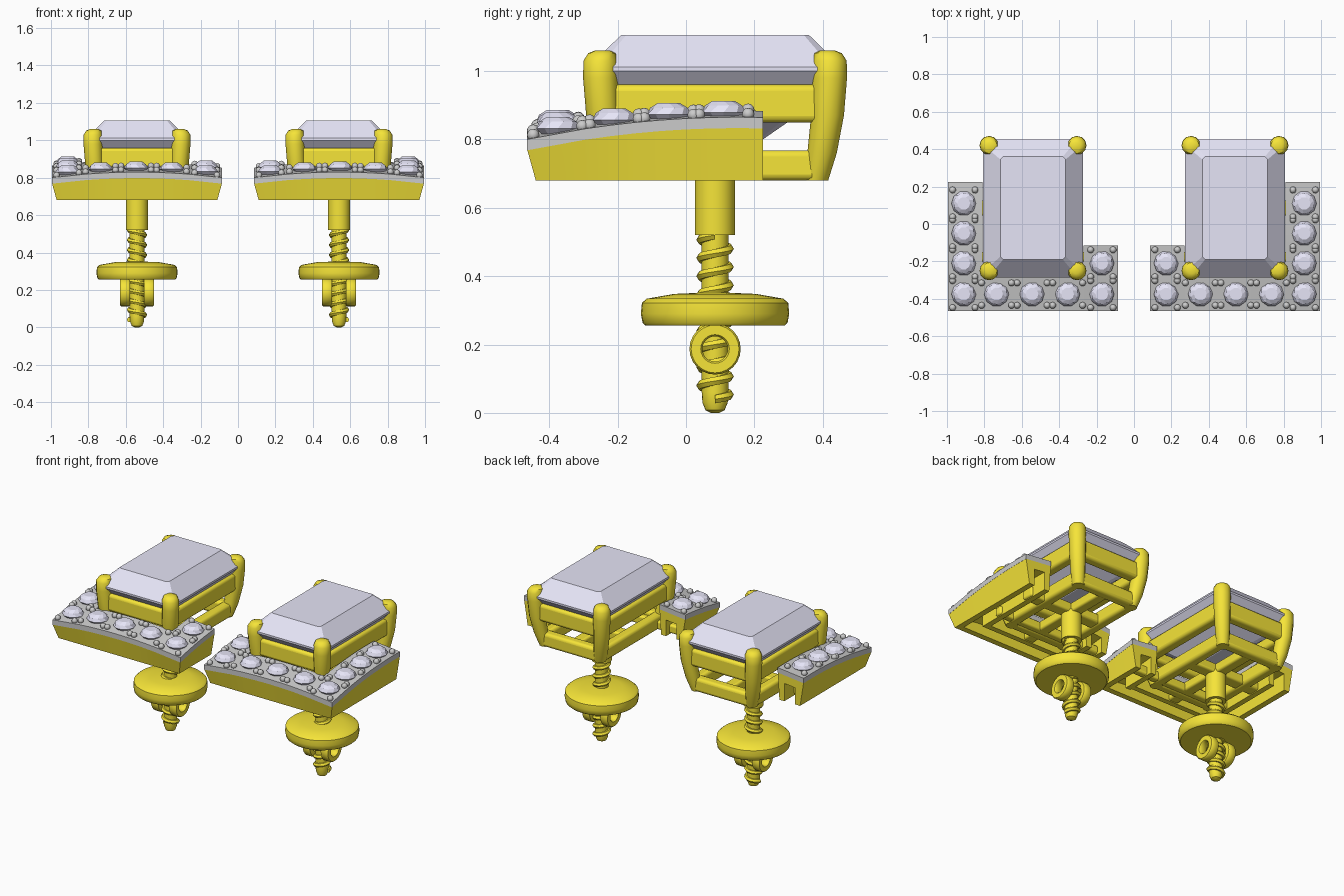
import bpy, bmesh, math
from mathutils import Vector, Matrix

if "Cube" in bpy.data.objects:
    bpy.data.objects.remove(bpy.data.objects["Cube"])

CX, CY = 0.54, 0.085          # centre of one earring; the other is mirrored


def material(name, rgb):
    m = bpy.data.materials.new(name)
    m.diffuse_color = (*rgb, 1)
    m.use_nodes = True
    m.node_tree.nodes["Principled BSDF"].inputs["Base Color"].default_value = m.diffuse_color
    return m


GOLD = material("gold", (0.92, 0.78, 0.04))
GEM = material("pale_gem", (0.79, 0.78, 0.93))


def finish(bm, name, mat=None, smooth=True, bevel=0):
    bmesh.ops.recalc_face_normals(bm, faces=bm.faces)
    me = bpy.data.meshes.new(name)
    bm.to_mesh(me)
    bm.free()
    if mat:
        me.materials.append(mat)
    if smooth:
        me.shade_smooth()
        me.set_sharp_from_angle(angle=math.radians(40))
    ob = bpy.data.objects.new(name, me)
    bpy.context.collection.objects.link(ob)
    if bevel:
        b = ob.modifiers.new("round", 'BEVEL')
        b.width, b.segments = bevel, 3
    mir = ob.modifiers.new("pair", 'MIRROR')
    mir.use_mirror_merge = False
    return ob


def loft(bm, rings, closed=False):
    """Skin a list of equal-length point rings, capping the ends."""
    vs = [[bm.verts.new(p) for p in r] for r in rings]
    n = len(vs[0])
    for a, b in zip(vs, vs[1:] + vs[:1] if closed else vs[1:]):
        for i in range(n):
            bm.faces.new((a[i], a[(i + 1) % n], b[(i + 1) % n], b[i]))
    if not closed:
        bm.faces.new(vs[0])
        bm.faces.new(vs[-1])


def circle(c, r, n, turn=0):
    return [Vector((c[0] + r * math.cos(turn + 2 * math.pi * i / n),
                    c[1] + r * math.sin(turn + 2 * math.pi * i / n), c[2])) for i in range(n)]


def lathe(name, profile, n=32):
    bm = bmesh.new()
    loft(bm, [circle((CX, CY, z), r, n) for r, z in profile])
    return finish(bm, name, GOLD)


def box(bm, x0, x1, y0, y1, z0, z1):
    m = Matrix.Translation(((x0 + x1) / 2, (y0 + y1) / 2, (z0 + z1) / 2))
    bmesh.ops.create_cube(bm, size=1, matrix=m @ Matrix.Diagonal((x1 - x0, y1 - y0, z1 - z0, 1)))


def dome(x, y):
    """Height of the curved jewelled surface."""
    return 0.895 - 0.03 * ((x - CX) / 0.455) ** 2 - 0.065 * ((y - 0.15) / 0.615) ** 2


# Jewelled border: U-shaped path with a short left arm and a long right arm
corners = [Vector(p) for p in ((0.1775, -0.115), (0.1775, -0.3725), (0.9025, -0.3725), (0.9025, 0.225))]
path = []
for k, (a, b) in enumerate(zip(corners, corners[1:])):
    d = (b - a).normalized()
    nrm = Vector((d.y, -d.x))
    if k:
        path[-1] = (a, path[-1][1] + nrm)
    path += [(a.lerp(b, i / 8), nrm) for i in range(1 if k else 0, 9)]


def border(name, section, mat=None):
    rings = []
    for p, n in path:
        ring = []
        for off, base, z in section:
            q = p + n * off
            ring.append((q.x, q.y, z + (dome(q.x, q.y) if base == 'top' else 0)))
        rings.append(ring)
    bm = bmesh.new()
    loft(bm, rings)
    return finish(bm, name, mat)


border("border_plate", [(0.0925, 'top', -0.032), (0.0925, 'top', 0), (-0.0925, 'top', 0), (-0.0925, 'top', -0.032)])
border("border_channel", [(0.067, 'abs', 0.68), (0.0915, 'top', -0.032), (-0.0915, 'top', -0.032),
                          (-0.08, 'abs', 0.68), (-0.045, 'abs', 0.68), (-0.045, 'top', -0.085),
                          (0.03, 'top', -0.085), (0.03, 'abs', 0.68)], GOLD)

# Small round stones and the grip beads around them
spots = [(x, -0.375) for x in (0.172, 0.355, 0.545, 0.735, 0.91)]
spots += [(0.91, y) for y in (-0.21, -0.05, 0.11)] + [(0.172, -0.21)]
gems, beads = bmesh.new(), bmesh.new()
for x, y in spots:
    z = dome(x, y)
    loft(gems, [circle((x, y, z + dz), r, 10, t) for dz, r, t in
                ((-0.03, 0.03, 0), (0.004, 0.066, 0), (0.024, 0.055, 0.3), (0.038, 0.034, 0))])
    row = y < -0.3 and 0.2 < x < 0.88
    dx, dy = (0.08, 0.06) if row else (0.06, 0.072)
    for sx in (-1, 1):
        for sy in (-1, 1):
            bx, by = x + sx * dx, y + sy * dy
            bmesh.ops.create_uvsphere(beads, u_segments=10, v_segments=6, radius=0.018,
                                      matrix=Matrix.Translation((bx, by, dome(bx, by) + 0.006)))
finish(gems, "border_stones", GEM, smooth=False)
finish(beads, "grip_beads")


# Large step-cut centre stone
def cut_rect(hx, hy, c, z):
    pts = [(hx - c, -hy), (hx, -hy + c), (hx, hy - c), (hx - c, hy),
           (-hx + c, hy), (-hx, hy - c), (-hx, -hy + c), (-hx + c, -hy)]
    return [(CX + x, CY + y, z) for x, y in pts]


bm = bmesh.new()
loft(bm, [cut_rect(0.04, 0.14, 0.01, 0.80), cut_rect(0.17, 0.27, 0.03, 0.89),
          cut_rect(0.235, 0.335, 0.03, 0.96), cut_rect(0.268, 0.37, 0.03, 1.0),
          cut_rect(0.268, 0.37, 0.03, 1.012), cut_rect(0.175, 0.275, 0.015, 1.105)])
finish(bm, "centre_stone", GEM, smooth=False)

# Four tapering corner prongs
bm = bmesh.new()
for sx in (-1, 1):
    for sy in (-1, 1):
        loft(bm, [circle((CX + sx * (0.235 - i), CY + sy * (0.335 - i), z), r, 12)
                  for z, i, r in ((0.68, 0.04, 0.036), (0.76, 0.022, 0.043), (0.87, 0.006, 0.048),
                                  (0.98, 0, 0.051), (1.03, 0, 0.05), (1.052, 0.004, 0.04), (1.06, 0.006, 0.022))])
finish(bm, "prongs", GOLD)

# Upper and lower basket rails
bm = bmesh.new()
for inset, t, z0, z1 in ((0.012, 0.034, 0.85, 0.96), (0.035, 0.033, 0.68, 0.768)):
    hx, hy = 0.235 - inset, 0.335 - inset
    for s in (-1, 1):
        box(bm, CX - hx, CX + hx, CY + s * hy - t, CY + s * hy + t, z0, z1)
        box(bm, CX + s * hx - t, CX + s * hx + t, CY - hy, CY + hy, z0, z1)
finish(bm, "basket_rails", GOLD, bevel=0.018)

# Underside cross bars that carry the post and tie in the border
bm = bmesh.new()
box(bm, 0.34, 0.87, CY - 0.04, CY + 0.04, 0.685, 0.745)
box(bm, CX - 0.035, CX + 0.035, -0.33, 0.38, 0.685, 0.745)
box(bm, 0.14, 0.87, -0.20, -0.15, 0.685, 0.74)
finish(bm, "cross_bars", GOLD, bevel=0.012)

# Post: plain sleeve, core and rounded tip
lathe("post_sleeve", [(0.059, 0.52), (0.059, 0.70)])
lathe("post_core", [(0.012, 0), (0.028, 0.008), (0.037, 0.03), (0.039, 0.06), (0.039, 0.53)], 20)

# Screw thread as a helical tube
bm = bmesh.new()
rings, steps, turns = [], 16, 9
for i in range(steps * turns + 1):
    a = 2 * math.pi * i / steps
    z = 0.04 + 0.48 * i / (steps * turns)
    rings.append([(CX + (0.04 + 0.015 * math.cos(b)) * math.cos(a),
                   CY + (0.04 + 0.015 * math.cos(b)) * math.sin(a),
                   z + 0.014 * math.sin(b)) for b in (k * math.pi / 3 for k in range(6))])
loft(bm, rings)
finish(bm, "screw_thread", GOLD)

# Backing disc
lathe("backing_disc", [(0.03, 0.258), (0.203, 0.255), (0.212, 0.263), (0.217, 0.29), (0.214, 0.322),
                       (0.20, 0.334), (0.12, 0.348), (0.03, 0.352)], 40)

# Two curled grips under the disc, open rings facing sideways
bm = bmesh.new()
for s in (-1, 1):
    rings = []
    for i in range(24):
        a = 2 * math.pi * i / 24
        rings.append([(CX + s * 0.064 + w, CY + r * math.cos(a), 0.187 + r * math.sin(a))
                      for w, r in ((-0.026, 0.042), (-0.026, 0.07), (-0.02, 0.075),
                                   (0.02, 0.075), (0.026, 0.07), (0.026, 0.042), (0.02, 0.037), (-0.02, 0.037))])
    loft(bm, rings, closed=True)
finish(bm, "curled_grips", GOLD)
